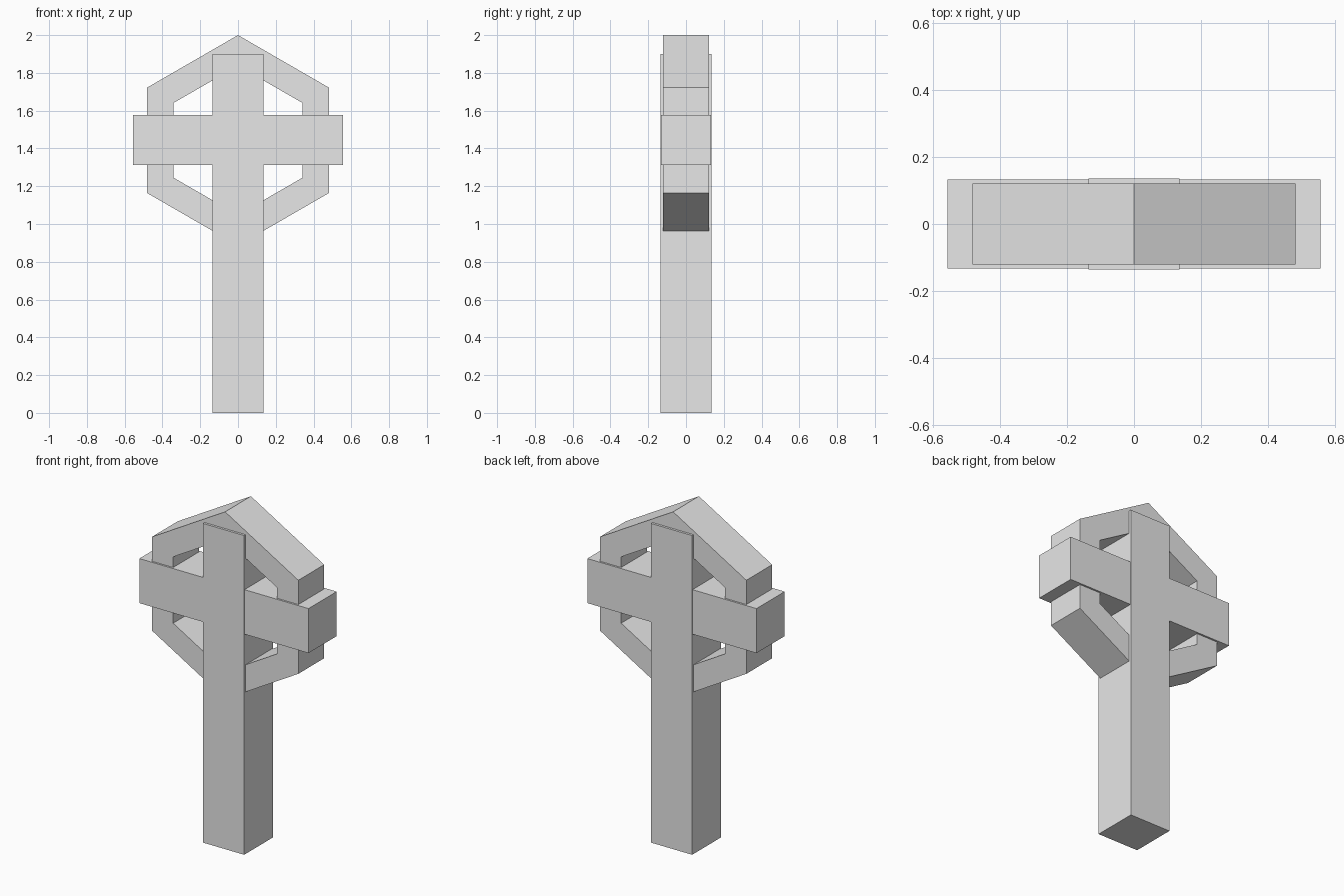
import bpy, bmesh, math

cube = bpy.data.objects.get("Cube")
if cube:
    bpy.data.objects.remove(cube, do_unlink=True)

# Single plain stone colour
stone = bpy.data.materials.new("light_grey_stone")
stone.use_nodes = True
stone.diffuse_color = (0.8, 0.8, 0.8, 1)
stone.node_tree.nodes["Principled BSDF"].inputs["Base Color"].default_value = (0.8, 0.8, 0.8, 1)


def add_object(name, bm):
    bmesh.ops.recalc_face_normals(bm, faces=bm.faces)
    mesh = bpy.data.meshes.new(name)
    bm.to_mesh(mesh)
    bm.free()
    mesh.materials.append(stone)
    obj = bpy.data.objects.new(name, mesh)
    bpy.context.collection.objects.link(obj)
    return obj


def box(name, half_x, half_y, bottom, top):
    bm = bmesh.new()
    bmesh.ops.create_cube(bm, size=2)
    for v in bm.verts:
        v.co.x *= half_x
        v.co.y *= half_y
        v.co.z = top if v.co.z > 0 else bottom
    return add_object(name, bm)


def polygon_ring(name, sides, outer, inner, half_depth, centre_z):
    bm = bmesh.new()
    section = [(outer, -half_depth), (outer, half_depth),
               (inner, half_depth), (inner, -half_depth)]
    loops = []
    for i in range(sides):
        a = math.tau * i / sides
        loops.append([bm.verts.new((r * math.sin(a), y, centre_z + r * math.cos(a)))
                      for r, y in section])
    for i in range(sides):
        here, after = loops[i], loops[(i + 1) % sides]
        for j in range(4):
            k = (j + 1) % 4
            bm.faces.new((here[j], here[k], after[k], after[j]))
    return add_object(name, bm)


# Upright, arms and the six-sided ring around their crossing
box("post", 0.1355, 0.1355, 0, 1.9)
box("crossbar", 0.557, 0.1325, 1.312, 1.577)
polygon_ring("hexagonal_ring", 6, 0.557, 0.395, 0.1215, 1.443)
